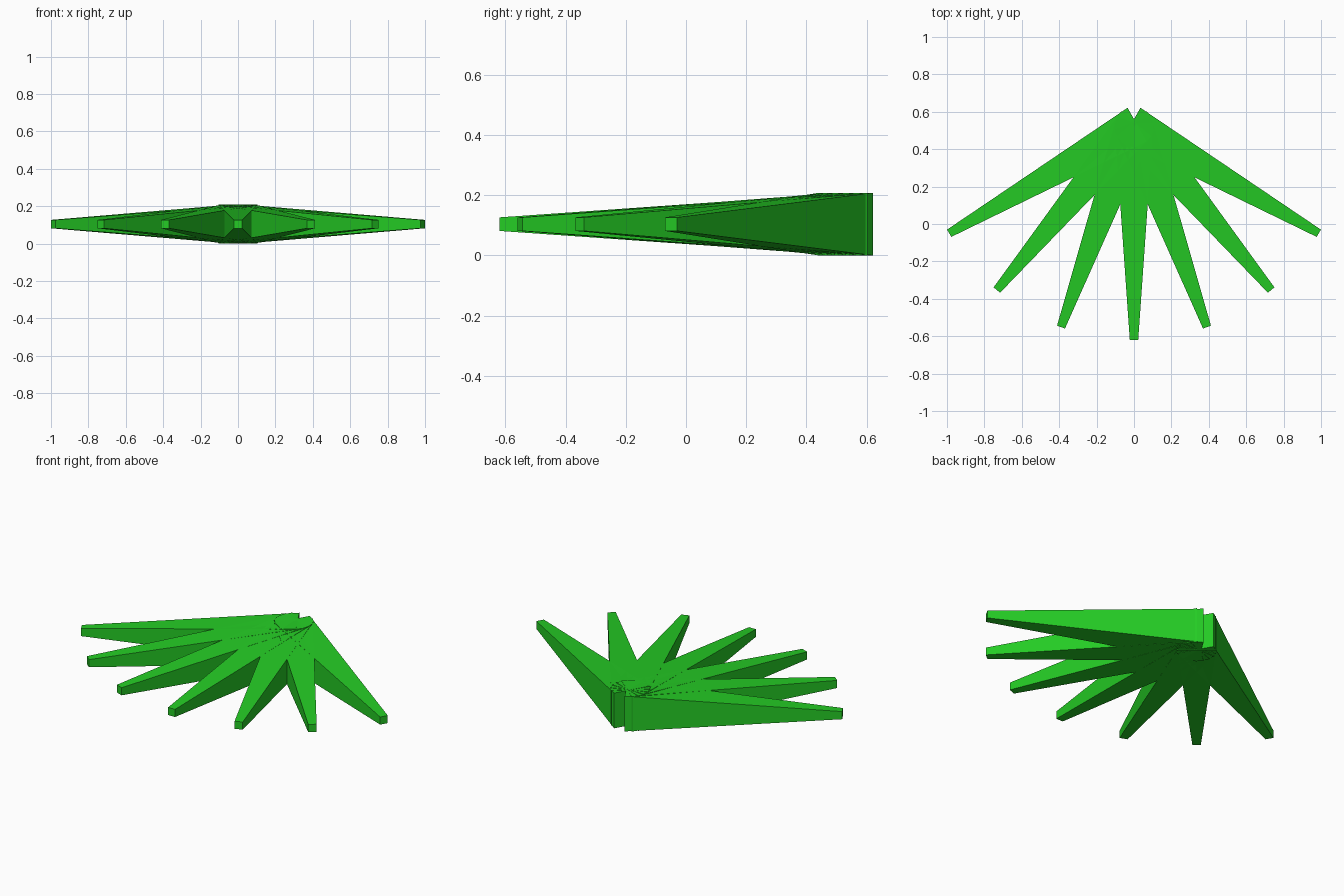
import bpy, math
from mathutils import Matrix

if "Cube" in bpy.data.objects:
    bpy.data.objects.remove(bpy.data.objects["Cube"])

PIVOT = (0, 0.521, 0.104)      # point the blades fan out from
BASE_D, TIP_D = -0.02, 1.141   # distances of blade ends from the pivot
BASE_H, TIP_H = 0.104, 0.0225  # half sizes of the square blade ends

green = bpy.data.materials.new("leaf_green")
green.diffuse_color = (0.018, 0.6, 0.018, 1)
green.use_nodes = True
green.node_tree.nodes["Principled BSDF"].inputs["Base Color"].default_value = green.diffuse_color


def blade(name, angle):
    """Tapered square bar along local x, turned about the pivot."""
    corners = [(-1, -1), (1, -1), (1, 1), (-1, 1)]
    verts = [(d, h * a, h * b)
             for d, h in ((BASE_D, BASE_H), (TIP_D, TIP_H))
             for a, b in corners]
    faces = [(3, 2, 1, 0), (4, 5, 6, 7)]
    faces += [(i, (i + 1) % 4, (i + 1) % 4 + 4, i + 4) for i in range(4)]
    mesh = bpy.data.meshes.new(name)
    mesh.from_pydata(verts, [], faces)
    mesh.transform(Matrix.Translation(PIVOT) @ Matrix.Rotation(angle, 4, 'Z'))
    mesh.materials.append(green)
    mesh.update()
    obj = bpy.data.objects.new(name, mesh)
    bpy.context.collection.objects.link(obj)


# Seven blades, 20 degrees apart, the middle one pointing to the front
for i in range(7):
    blade(f"blade_{i + 1}", math.radians(-150 + 20 * i))
